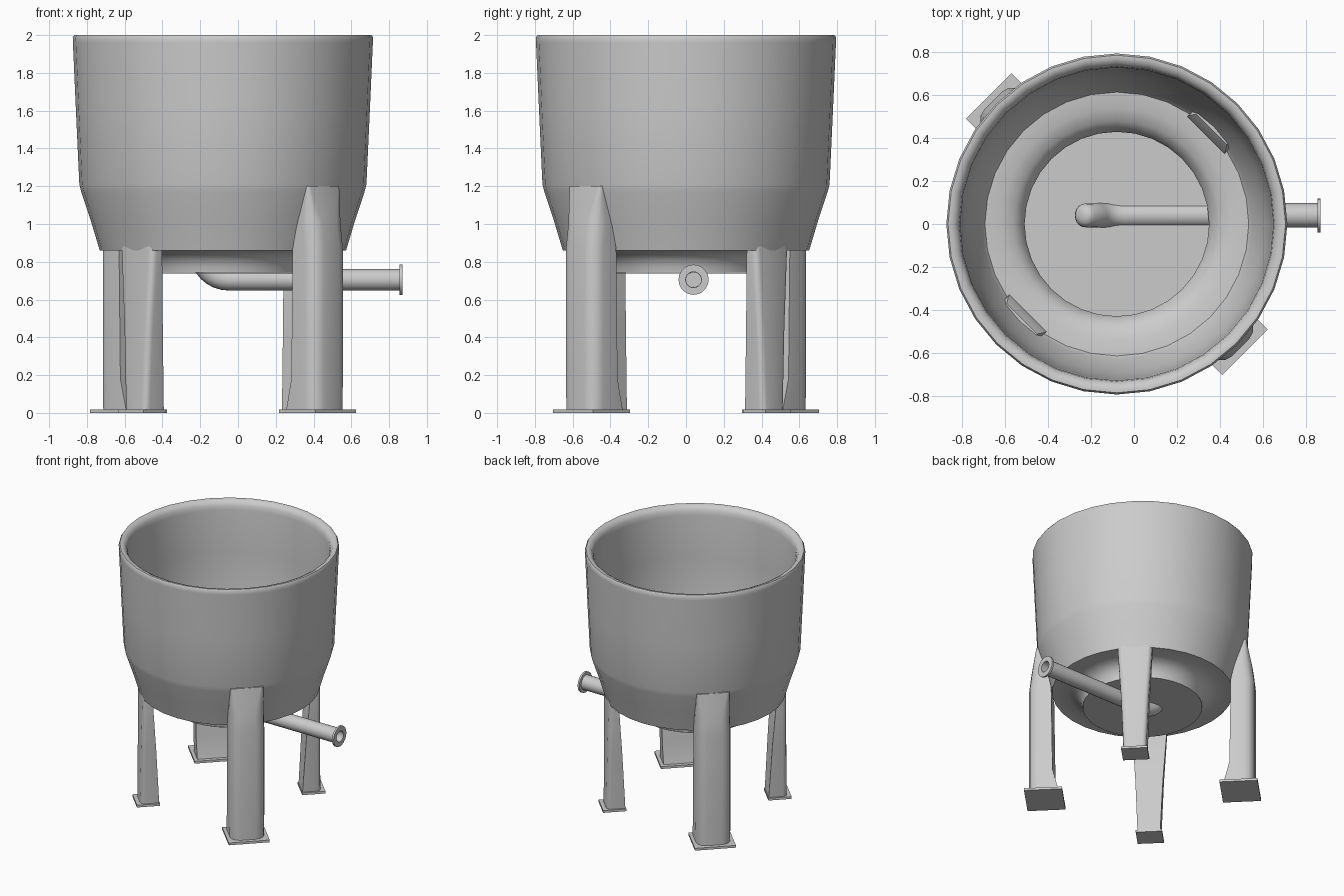
import bpy, bmesh, math
from mathutils import Vector

if "Cube" in bpy.data.objects:
    bpy.data.objects.remove(bpy.data.objects["Cube"])

CX = -0.08  # tank axis


def loft(name, rings, cap=True, angle=40):
    """Skin a list of closed point loops."""
    bm = bmesh.new()
    loops = [[bm.verts.new(p) for p in ring] for ring in rings]
    n = len(loops[0])
    for a, b in zip(loops, loops[1:]):
        for i in range(n):
            j = (i + 1) % n
            bm.faces.new((a[i], a[j], b[j], b[i]))
    if cap:
        bm.faces.new(loops[0])
        bm.faces.new(loops[-1])
    bmesh.ops.recalc_face_normals(bm, faces=bm.faces)
    me = bpy.data.meshes.new(name)
    bm.to_mesh(me)
    bm.free()
    ob = bpy.data.objects.new(name, me)
    bpy.context.collection.objects.link(ob)
    bpy.ops.object.select_all(action='DESELECT')
    ob.select_set(True)
    bpy.context.view_layer.objects.active = ob
    bpy.ops.object.shade_smooth_by_angle(angle=math.radians(angle))
    return ob


def circle(r, z, n=32):
    return [(CX + r * math.cos(2 * math.pi * i / n),
             r * math.sin(2 * math.pi * i / n), z) for i in range(n)]


def section(az, r0, r1, w, z, c):
    """Rectangle from radius r0 to r1 with rounded outer corners, turned to azimuth az."""
    h = w / 2
    pts = [(r0, -h), (r1, -h), (r1, h), (r0, h)]
    if c:
        arc = [(r1 - c + c * math.sin(t), h - c + c * math.cos(t))
               for t in (math.pi / 6 * k for k in range(4))]
        pts = [(r0, -h)] + [(r, -y) for r, y in arc] + arc[::-1] + [(r0, h)]
    ca, sa = math.cos(az), math.sin(az)
    return [(CX + r * ca - t * sa, r * sa + t * ca, z) for r, t in pts]


# tank: cove under the floor, outer wall, rounded lip, inner wall and floor ring
tank_profile = [(.43, .742), (.435, .775), (.455, .815), (.49, .845), (.54, .86), (.62, .862),
                (.652, .86), (.70, 1.02), (.75, 1.17), (.76, 1.21), (.778, 1.6),
                (.794, 1.96), (.795, 1.988), (.787, 2.0), (.772, 2.0), (.75, 1.99),
                (.735, 1.965), (.73, 1.93), (.722, 1.6), (.71, 1.2), (.69, 1.12), (.63, .90),
                (.615, .88), (.54, .875), (.48, .853), (.445, .82), (.43, .775)]
loft("tank", [circle(r, z) for r, z in tank_profile], cap=False)
loft("tank_floor", [circle(.432, .737), circle(.432, .741)])

# legs: (azimuth, sections (r0, r1, width, z), corner radius, plate)
broad = [(.60, .815, .25, .018), (.64, .815, .255, .18), (.65, .815, .255, .87),
         (.68, .80, .25, 1.0), (.735, .76, .24, 1.2)]
slim = [(.525, .66, .165, .018), (.55, .655, .20, .45), (.58, .65, .25, .86),
        (.595, .65, .24, .9), (.625, .65, .20, .94)]
for name, deg, secs, c, plate in (
        ("front_right", -45, broad, .07, (.57, .845, .30)),
        ("back_left", 135, broad, .07, (.57, .845, .30)),
        ("back_right", 45, slim, .03, (.52, .69, .19)),
        ("front_left", 225, slim, .03, (.52, .69, .19))):
    az = math.radians(deg)
    loft(name + "_leg", [section(az, a, b, w, z, min(c, (b - a) * .6)) for a, b, w, z in secs], angle=50)
    loft(name + "_foot_plate", [section(az, *plate, z, 0) for z in (0, .018)])


# drain pipe: ring at (x, z) with normal tilted by a degrees from x
def pipe_ring(x, z, a, r, n=20):
    a = math.radians(a)
    up = Vector((math.sin(a), 0, math.cos(a)))
    side = Vector((0, 1, 0))
    return [Vector((x, .04, z)) + up * r * math.cos(2 * math.pi * i / n)
            + side * r * math.sin(2 * math.pi * i / n) for i in range(n)]


# domed end, elbow, straight run, flange and bore
pipe = [(-.245, .865, 56, .02), (-.241, .858, 56, .04), (-.23, .842, 56, .055)]
for deg in range(55, -1, -11):
    t = math.radians(deg)
    pipe.append((-.05 - .15 * math.sin(t), .855 - .15 * math.cos(t), deg, .057))
pipe += [(.855, .705, 0, .057), (.855, .705, 0, .08), (.87, .705, 0, .08),
         (.87, .705, 0, .042), (.6, .705, 0, .04)]
loft("drain_pipe", [pipe_ring(*p) for p in pipe])
